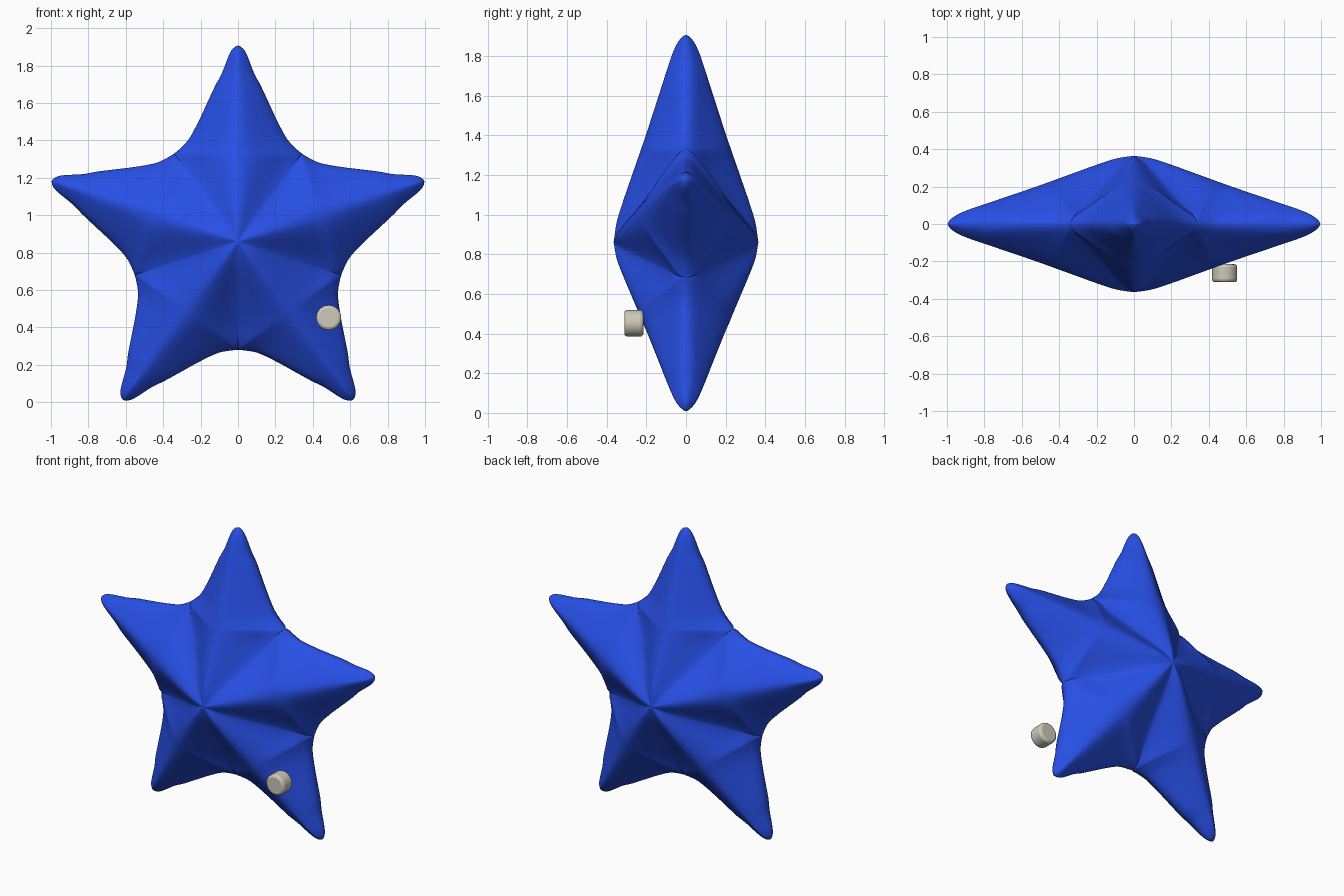
import bpy, bmesh, math
from mathutils import Vector, Matrix

if "Cube" in bpy.data.objects:
    bpy.data.objects.remove(bpy.data.objects["Cube"])


def material(name, rgb):
    m = bpy.data.materials.new(name)
    m.use_nodes = True
    m.diffuse_color = (*rgb, 1)
    m.node_tree.nodes["Principled BSDF"].inputs["Base Color"].default_value = (*rgb, 1)
    return m


def finish(bm, name, mat):
    bmesh.ops.recalc_face_normals(bm, faces=bm.faces)
    mesh = bpy.data.meshes.new(name)
    bm.to_mesh(mesh)
    bm.free()
    ob = bpy.data.objects.new(name, mesh)
    bpy.context.collection.objects.link(ob)
    mesh.materials.append(mat)
    bpy.ops.object.select_all(action='DESELECT')
    ob.select_set(True)
    bpy.context.view_layer.objects.active = ob
    return ob


def curve(points):
    """Smooth function through (x, y) points."""
    n = len(points)
    slopes = []
    for i in range(n):
        a, b = points[max(i - 1, 0)], points[min(i + 1, n - 1)]
        slopes.append((b[1] - a[1]) / (b[0] - a[0]))

    def f(x):
        i = 0
        while i < n - 2 and x > points[i + 1][0]:
            i += 1
        (x0, y0), (x1, y1) = points[i], points[i + 1]
        d = x1 - x0
        t = min(max((x - x0) / d, 0), 1)
        k = t * t * (3 - 2 * t)
        return (y0 + (y1 - y0) * k + d * slopes[i] * t * (1 - t) ** 2
                - d * slopes[i + 1] * t * t * (1 - t))
    return f


# Arm shape, measured along the arm axis from the star's centre
TIP, CORNER, RIM = 1.047, 0.47, 0.045
TAN = math.tan(math.pi / 5)
half_width = curve([(CORNER, CORNER * TAN), (.485, .322), (.54, .268), (.64, .212),
                    (.74, .165), (.84, .118), (.89, .09), (.94, .07), (.99, .051),
                    (1.02, .036), (1.037, .021), (1.044, .01), (TIP, 0)])
ridge = curve([(0, .365), (.1, .35), (.2, .32), (.34, .272), (.54, .203), (.74, .138),
               (.94, .073), (1.0, .047), (1.03, .026), (1.042, .012), (TIP, 0)])
valley = curve([(0, .365), (.08, .325), (.24, .195), (.36, .1), (.42, .062), (CORNER, RIM)])


def slope_profile(v, e=.14):
    soft = 1 - (math.hypot(v, e) - e) / (math.hypot(1, e) - e)
    return .68 * soft + .32 * (1 + math.cos(math.pi * v)) / 2


def surface(s, v):
    cap = math.sqrt(max(0, 1 - v ** 6))
    h = ridge(s)
    if s <= CORNER:
        width, base = s * TAN, valley(s)
        t = min(max((s - .38) / (CORNER - .38), 0), 1)
        cap = 1 - (1 - cap) * t ** 4
    else:
        width, base = half_width(s), min(RIM, h * .4)
    return width * v, (h - base) * slope_profile(v) + base * cap


inner = [CORNER * i / 18 for i in range(18)]
outer = [CORNER + (TIP - CORNER) * (1 - math.cos(math.pi * i / 30)) / 2 for i in range(31)]
stations = inner + outer
across = [math.sin(math.pi / 2 * j / 14) for j in range(15)]

# Star body: one half arm, mirrored across its ridge and front to back, turned five times
bm = bmesh.new()
for arm in range(5):
    turn = Matrix.Rotation(math.tau * arm / 5, 4, 'Y')
    for side in (-1, 1):
        for face in (-1, 1):
            grid = []
            for s in stations:
                row = []
                for v in across:
                    w, h = surface(s, v)
                    row.append(bm.verts.new(turn @ Vector((side * w, face * h, s))))
                grid.append(row)
            for r0, r1 in zip(grid, grid[1:]):
                for j in range(len(across) - 1):
                    bm.faces.new((r0[j], r0[j + 1], r1[j + 1], r1[j]))
bmesh.ops.remove_doubles(bm, verts=bm.verts, dist=.0002)
bmesh.ops.translate(bm, verts=bm.verts, vec=(0, 0, .86))
finish(bm, "star_body", material("royal_blue", (.02, .078, .78)))
bpy.ops.object.shade_smooth()

# Small round button in front of the lower left arm
bm = bmesh.new()
bmesh.ops.create_cone(bm, cap_ends=True, segments=32, radius1=.067, radius2=.067, depth=.096,
                      matrix=Matrix.Translation((.485, -.263, .452))
                      @ Matrix.Rotation(math.pi / 2, 4, 'X'))
button = finish(bm, "button", material("warm_ivory", (.62, .58, .49)))
bevel = button.modifiers.new("rounded_edges", 'BEVEL')
bevel.width = .016
bevel.segments = 3
bpy.ops.object.shade_smooth_by_angle(angle=math.radians(40))
